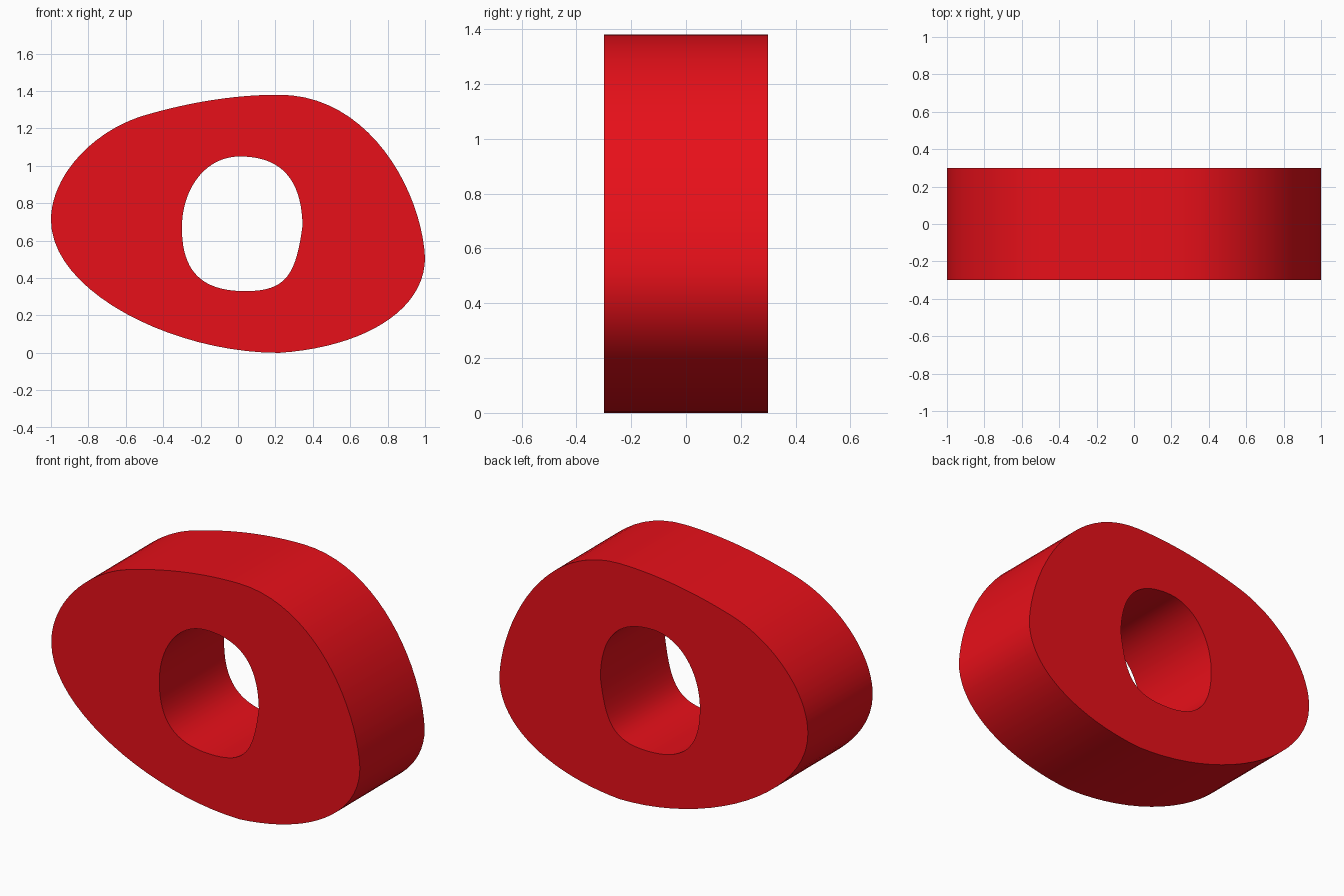
import bpy
import math

if "Cube" in bpy.data.objects:
    bpy.data.objects.remove(bpy.data.objects["Cube"])

# Each node: (point, left handle, right handle) in x, z
outer = [
    ((-1.0, 0.71), (-1.0, 0.33), (-1.0, 0.95)),
    ((-0.5, 1.27), (-0.77, 1.19), (-0.26, 1.34)),
    ((0.22, 1.38), (-0.02, 1.38), (0.70, 1.38)),
    ((1.0, 0.51), (0.98, 0.87), (1.0, 0.22)),
    ((0.22, 0.0), (0.66, 0.03), (-0.35, 0.0)),
]
hole = [
    ((-0.30, 0.67), (-0.30, 0.43), (-0.30, 0.87)),
    ((0.01, 1.05), (-0.18, 1.05), (0.22, 1.05)),
    ((0.345, 0.68), (0.34, 0.94), (0.31, 0.42)),
    ((0.04, 0.33), (0.26, 0.33), (-0.19, 0.33)),
]


def add_loop(curve, nodes):
    spline = curve.splines.new('BEZIER')
    spline.bezier_points.add(len(nodes) - 1)
    spline.use_cyclic_u = True
    for bp, (co, left, right) in zip(spline.bezier_points, nodes):
        bp.handle_left_type = bp.handle_right_type = 'FREE'
        bp.co = (*co, 0)
        bp.handle_left = (*left, 0)
        bp.handle_right = (*right, 0)


# Pierced ring: rounded outline with a hole, extruded along y
curve = bpy.data.curves.new("pierced_ring", 'CURVE')
curve.dimensions = '2D'
curve.fill_mode = 'BOTH'
curve.resolution_u = 20
curve.extrude = 0.3
add_loop(curve, outer)
add_loop(curve, hole)

ring = bpy.data.objects.new("pierced_ring", curve)
bpy.context.collection.objects.link(ring)
ring.rotation_euler.x = math.radians(90)

# Red material
red = bpy.data.materials.new("red")
red.diffuse_color = (0.8, 0.005, 0.01, 1)
red.use_nodes = True
red.node_tree.nodes["Principled BSDF"].inputs["Base Color"].default_value = red.diffuse_color
curve.materials.append(red)

# Solid mesh with smooth walls and sharp rims
bpy.context.view_layer.objects.active = ring
ring.select_set(True)
bpy.ops.object.convert(target='MESH')
ring = bpy.context.object
bpy.ops.object.mode_set(mode='EDIT')
bpy.ops.mesh.select_all(action='SELECT')
bpy.ops.mesh.remove_doubles(threshold=0.0001)
bpy.ops.mesh.normals_make_consistent(inside=False)
bpy.ops.object.mode_set(mode='OBJECT')
bpy.ops.object.transform_apply(location=False, rotation=True, scale=False)
bpy.ops.object.shade_smooth_by_angle(angle=math.radians(20))
